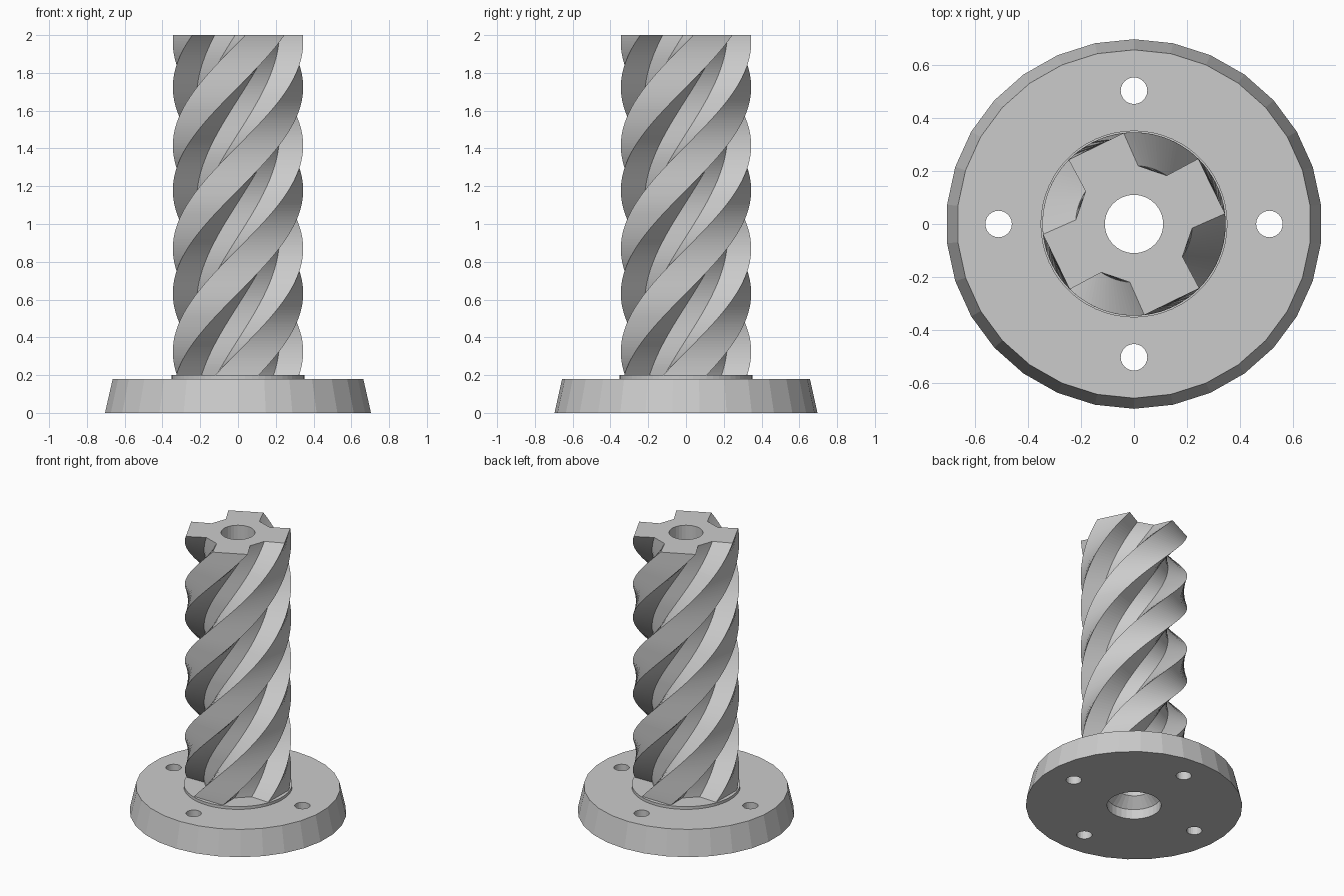
import bpy, bmesh
from math import sin, cos, pi, radians

if "Cube" in bpy.data.objects:
    bpy.data.objects.remove(bpy.data.objects["Cube"], do_unlink=True)

grey = bpy.data.materials.new("plain grey")
grey.use_nodes = True
colour = (0.6, 0.6, 0.6, 1)
grey.diffuse_color = colour
grey.node_tree.nodes["Principled BSDF"].inputs["Base Color"].default_value = colour


def loft(name, rings):
    """Skin a stack of equal-sized rings of points and cap both ends."""
    bm = bmesh.new()
    rows = [[bm.verts.new(p) for p in ring] for ring in rings]
    n = len(rows[0])
    for low, high in zip(rows, rows[1:]):
        for i in range(n):
            j = (i + 1) % n
            bm.faces.new((low[i], low[j], high[j], high[i]))
    bm.faces.new(rows[0][::-1])
    bm.faces.new(rows[-1])
    mesh = bpy.data.meshes.new(name)
    bm.to_mesh(mesh)
    bm.free()
    mesh.materials.append(grey)
    obj = bpy.data.objects.new(name, mesh)
    bpy.context.collection.objects.link(obj)
    return obj


def circle(rx, z, ry=None, x=0, y=0, sides=30):
    ry = ry or rx
    steps = [pi / 2 + 2 * pi * i / sides for i in range(sides)]
    return [(x + rx * cos(a), y + ry * sin(a), z) for a in steps]


def cut(target, rings):
    """Subtract a lofted cutter from the target."""
    cutter = loft("cutter", rings)
    cutter.hide_render = True
    mod = target.modifiers.new("cut", 'BOOLEAN')
    mod.operation = 'DIFFERENCE'
    mod.solver = 'EXACT'
    mod.object = cutter
    bpy.context.view_layer.objects.active = target
    bpy.ops.object.modifier_apply(modifier=mod.name)
    bpy.data.objects.remove(cutter, do_unlink=True)


BASE_TOP, COLLAR_TOP, TOP = 0.18, 0.2, 2.0
BORE, RECESS = 0.11, 0.176

# Tapered flange with a countersunk bore and four bolt holes
flange = loft("flange", [circle(0.708, 0, 0.696), circle(0.667, BASE_TOP, 0.656)])
cut(flange, [circle(RECESS, -0.1), circle(RECESS, 0.07),
             circle(BORE, 0.135), circle(BORE, 0.3)])
for k in range(4):
    x, y = 0.51 * cos(k * pi / 2), 0.502 * sin(k * pi / 2)
    cut(flange, [circle(0.05, z, x=x, y=y, sides=24) for z in (-0.1, 0.3)])

# Thin collar under the shaft
collar = loft("collar", [circle(0.352, z, sides=60) for z in (BASE_TOP, COLLAR_TOP)])
cut(collar, [circle(BORE, 0.1), circle(BORE, 0.3)])

# Four-lobed twisted shaft: each slot has two rim corners and two floor corners
SLOT = [(-25.5, 0.345), (-15, 0.22), (15, 0.22), (25.5, 0.345)]
TWIST, LAYERS = 297, 120


def section(t):
    z = COLLAR_TOP + (TOP - COLLAR_TOP) * t
    turn = 71 - TWIST * (1 - t)
    ring = []
    for k in range(4):
        for offset, r in SLOT:
            a = radians(turn + 90 * k + offset)
            ring.append((r * cos(a), r * sin(a), z))
    return ring


shaft = loft("twisted_shaft", [section(i / LAYERS) for i in range(LAYERS + 1)])
cut(shaft, [circle(BORE, 0.1), circle(BORE, 2.1)])
